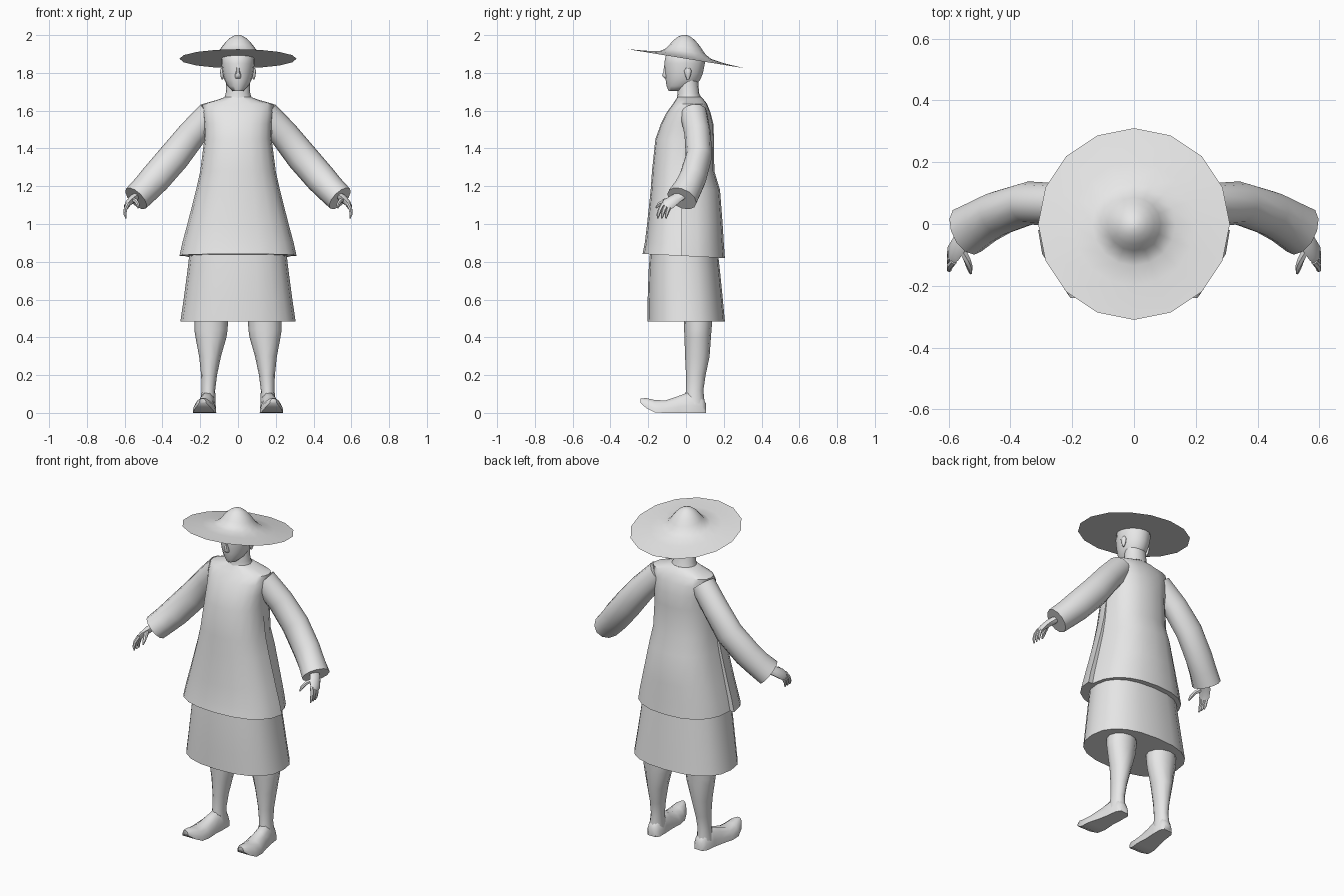
import bpy, bmesh, math
from mathutils import Vector

grey = bpy.data.materials.new("plain_grey")
grey.diffuse_color = (0.8, 0.8, 0.8, 1)


def loft(name, rings, mirror=False, angle=40):
    """Skin a list of equal-length point rings, cap both ends."""
    bm = bmesh.new()
    loops = [[bm.verts.new(p) for p in ring] for ring in rings]
    n = len(loops[0])
    for a, b in zip(loops, loops[1:]):
        for i in range(n):
            j = (i + 1) % n
            bm.faces.new((a[i], a[j], b[j], b[i]))
    bm.faces.new(loops[0][::-1])
    bm.faces.new(loops[-1])
    bmesh.ops.remove_doubles(bm, verts=bm.verts, dist=0.0005)
    bmesh.ops.recalc_face_normals(bm, faces=bm.faces)
    mesh = bpy.data.meshes.new(name)
    bm.to_mesh(mesh)
    bm.free()
    mesh.materials.append(grey)
    ob = bpy.data.objects.new(name, mesh)
    bpy.context.collection.objects.link(ob)
    bpy.ops.object.select_all(action='DESELECT')
    ob.select_set(True)
    bpy.context.view_layer.objects.active = ob
    bpy.ops.object.shade_smooth_by_angle(angle=math.radians(angle))
    if mirror:
        m = ob.modifiers.new("mirror", 'MIRROR')
        m.use_mirror_merge = False
    return ob


def sup(t, power):
    """Unit superellipse point."""
    c, s = math.cos(t), math.sin(t)
    return (math.copysign(abs(c) ** (2 / power), c),
            math.copysign(abs(s) ** (2 / power), s))


def oval(z, rx, yf, yb, cx=0, n=16, power=2):
    """Horizontal ring between the front depth yf and back depth yb."""
    pts = []
    for i in range(n):
        c, s = sup(math.tau * i / n, power)
        pts.append(Vector((cx + rx * c, (yf + yb) / 2 + (yb - yf) / 2 * s, z)))
    return pts


def tube(name, path, n=10, angle=40):
    """Mirrored tube; path holds (centre, half thickness, half depth in y)."""
    pts = [Vector(p[0]) for p in path]
    rings = []
    for i, (_, a, b) in enumerate(path):
        t = (pts[min(i + 1, len(pts) - 1)] - pts[max(i - 1, 0)]).normalized()
        u = Vector((0, 1, 0))
        u = (u - t * u.dot(t)).normalized()
        v = t.cross(u)
        rings.append([pts[i] + u * b * math.cos(k * math.tau / n)
                      + v * a * math.sin(k * math.tau / n) for k in range(n)])
    return loft(name, rings, True, angle)


# Wide tilted hat with a rounded crown
hat_profile = [(0.31, 0), (0.2, 0.009), (0.135, 0.02), (0.105, 0.038), (0.086, 0.062),
               (0.066, 0.088), (0.042, 0.11), (0.018, 0.123), (0.004, 0.125)]
hat = []
for r, h in hat_profile:
    ring = []
    for i in range(16):
        a = math.tau * i / 16
        x, y = r * math.cos(a), r * math.sin(a)
        ring.append((x, y, 1.875 + h - 0.163 * y))
    hat.append(ring)
loft("hat", hat, angle=60)

# Head, from the chin up into the crown
loft("head", [oval(z, rx, f, b) for z, rx, f, b in [
    (1.705, 0.03, -0.092, -0.02), (1.73, 0.055, -0.103, 0.05), (1.765, 0.073, -0.108, 0.076),
    (1.80, 0.081, -0.112, 0.09), (1.85, 0.088, -0.115, 0.1), (1.89, 0.087, -0.108, 0.098),
    (1.925, 0.065, -0.07, 0.07)]], angle=60)

# Nose wedge
loft("nose", [oval(z, rx, f, -0.09, n=6) for z, rx, f in [
    (1.77, 0.014, -0.113), (1.785, 0.017, -0.129), (1.81, 0.011, -0.122), (1.845, 0.008, -0.116)]],
    angle=60)

# Ears
loft("ear", [oval(z, rx, 0.01 - d, 0.01 + d, cx=0.083, n=8) for z, rx, d in [
    (1.765, 0.004, 0.006), (1.785, 0.01, 0.014), (1.81, 0.013, 0.02), (1.825, 0.008, 0.012)]],
    mirror=True, angle=60)

# Neck
loft("neck", [oval(z, rx, f, b) for z, rx, f, b in [
    (1.6, 0.1, -0.07, 0.1), (1.66, 0.075, -0.05, 0.085), (1.69, 0.065, -0.045, 0.07),
    (1.78, 0.062, -0.045, 0.062)]])

# Tunic: front panel overlaps the back panel in a step at each side
tunic_rows = [  # height, half width, front, back, side seam y, step
    (0.83, 0.31, -0.23, 0.206, -0.02, 0.028), (0.90, 0.295, -0.218, 0.2, -0.02, 0.026),
    (1.0, 0.268, -0.206, 0.194, -0.02, 0.022), (1.18, 0.222, -0.187, 0.18, -0.02, 0.016),
    (1.28, 0.2, -0.18, 0.15, -0.02, 0.01), (1.45, 0.178, -0.162, 0.148, -0.015, 0),
    (1.53, 0.18, -0.133, 0.145, 0.0, 0), (1.59, 0.188, -0.103, 0.13, 0.015, 0),
    (1.635, 0.188, -0.07, 0.112, 0.03, 0), (1.657, 0.11, -0.055, 0.095, 0.03, 0),
    (1.672, 0.07, -0.046, 0.08, 0.02, 0)]
tunic = []
for z, rx, f, b, seam, step in tunic_rows:
    ring = []
    for front in (True, False):
        for i in range(11):
            c, s = sup(math.pi * (i / 10 + front), 2.35)
            w, d = (rx, seam - f) if front else (rx - step, b - seam)
            y = seam + d * s
            ring.append((w * c, y, z - (0.05 * y if z < 0.85 else 0)))
    tunic.append(ring)
loft("tunic", tunic)

# Skirt below the tunic
loft("skirt", [oval(z, rx, f, b, n=20, power=2.4) for z, rx, f, b in [
    (0.485, 0.305, -0.205, 0.206), (0.60, 0.288, -0.203, 0.195),
    (0.75, 0.268, -0.198, 0.18), (0.86, 0.255, -0.19, 0.168)]])

# Sleeves, bending forward towards the cuffs
tube("sleeve", [((0.143, 0.04, 1.585), 0.073, 0.072), ((0.243, 0.062, 1.476), 0.077, 0.07),
                ((0.338, 0.068, 1.356), 0.083, 0.07), ((0.438, 0.035, 1.241), 0.082, 0.073),
                ((0.49, 0.008, 1.185), 0.077, 0.076), ((0.54, -0.022, 1.135), 0.074, 0.084)], n=12)

# Hands: palm, three curled fingers and a thumb
tube("palm", [((0.53, -0.02, 1.155), 0.02, 0.03), ((0.562, -0.06, 1.13), 0.02, 0.034),
              ((0.583, -0.092, 1.107), 0.016, 0.036), ((0.59, -0.108, 1.09), 0.012, 0.028)], n=8)
for k, dy in enumerate((-0.022, 0.0, 0.022)):
    tube("finger_%d" % (k + 1), [
        ((0.583, -0.098 + dy, 1.108), 0.011, 0.012), ((0.596, -0.115 + dy, 1.078), 0.01, 0.011),
        ((0.598, -0.125 + dy, 1.05), 0.008, 0.009), ((0.593, -0.128 + dy, 1.03), 0.004, 0.004)], n=6)
tube("thumb", [((0.56, -0.075, 1.13), 0.014, 0.014), ((0.54, -0.115, 1.122), 0.012, 0.012),
               ((0.531, -0.142, 1.105), 0.01, 0.01), ((0.528, -0.16, 1.085), 0.004, 0.004)], n=6)

# Legs
loft("leg", [oval(z, rx, f, b, cx, n=12) for z, rx, f, b, cx in [
    (0.04, 0.042, -0.01, 0.1, 0.16), (0.12, 0.036, 0.0, 0.092, 0.157),
    (0.2, 0.042, 0.0, 0.104, 0.153), (0.3, 0.058, -0.005, 0.125, 0.148),
    (0.4, 0.082, -0.008, 0.132, 0.143), (0.44, 0.088, -0.01, 0.135, 0.143),
    (0.56, 0.09, -0.015, 0.145, 0.14)]], mirror=True)

# Shoes with flat soles and upturned toes
shoe = []
for y, cx, low, top, w in [(0.106, 0.157, 0, 0.05, 0.026), (0.085, 0.158, 0, 0.09, 0.042),
                           (0.02, 0.162, 0, 0.115, 0.046), (-0.04, 0.17, 0, 0.092, 0.05),
                           (-0.11, 0.177, 0, 0.068, 0.062), (-0.165, 0.181, 0.002, 0.07, 0.058),
                           (-0.21, 0.184, 0.025, 0.08, 0.042), (-0.24, 0.187, 0.052, 0.077, 0.018)]:
    h = top - low
    shoe.append([(cx + w * u, y, low + h * v) for u, v in [
        (-1, 0), (1, 0), (0.96, 0.35), (0.72, 0.75), (0.3, 0.97),
        (-0.3, 0.97), (-0.72, 0.75), (-0.96, 0.35)]])
loft("shoe", shoe, mirror=True, angle=50)
